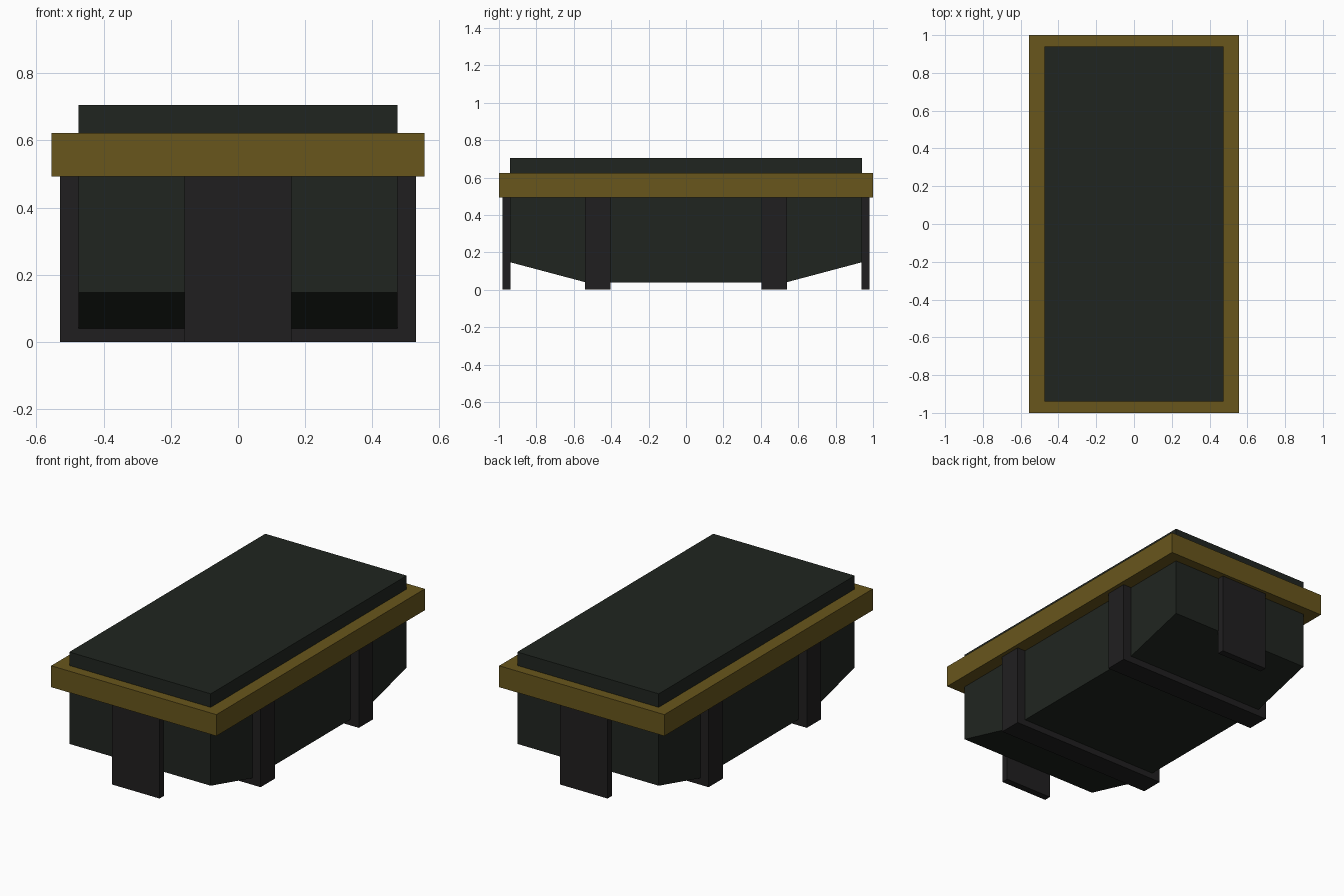
import bpy

if "Cube" in bpy.data.objects:
    bpy.data.objects.remove(bpy.data.objects["Cube"])


def material(name, rgb):
    m = bpy.data.materials.new(name)
    m.diffuse_color = (*rgb, 1)
    m.use_nodes = True
    m.node_tree.nodes["Principled BSDF"].inputs["Base Color"].default_value = m.diffuse_color
    return m


def mesh_object(name, verts, faces, mat):
    me = bpy.data.meshes.new(name)
    me.from_pydata(verts, [], faces)
    me.materials.append(mat)
    ob = bpy.data.objects.new(name, me)
    bpy.context.collection.objects.link(ob)
    return ob


def extrude_x(name, profile, half_width, mat):
    """Extrude a counter-clockwise (y, z) profile symmetrically along x."""
    n = len(profile)
    verts = [(x, y, z) for x in (-half_width, half_width) for y, z in profile]
    faces = [tuple(reversed(range(n))), tuple(range(n, 2 * n))]
    faces += [(i, (i + 1) % n, n + (i + 1) % n, n + i) for i in range(n)]
    return mesh_object(name, verts, faces, mat)


def box(name, half_width, y0, y1, z0, z1, mat):
    return extrude_x(name, [(y0, z0), (y1, z0), (y1, z1), (y0, z1)], half_width, mat)


green = material("dark_green", (0.0145, 0.0187, 0.0145))
gold = material("dull_gold", (0.138, 0.093, 0.0116))
black = material("black", (0.0145, 0.0137, 0.0142))

# Main body with underside sloping up at both ends
extrude_x("body", [(-0.94, 0.147), (-0.53, 0.038), (0.53, 0.038), (0.94, 0.147),
                   (0.94, 0.705), (-0.94, 0.705)], 0.475, green)

# Rim band around the body
box("rim", 0.555, -1.0, 1.0, 0.493, 0.623, gold)

# Cross straps wrapping sides and bottom, and end plates
for side, label in ((-1, "front"), (1, "back")):
    y0, y1 = sorted((side * 0.403, side * 0.54))
    box(label + "_cross_strap", 0.53, y0, y1, 0.0, 0.493, black)
    y0, y1 = sorted((side * 0.938, side * 0.98))
    box(label + "_end_plate", 0.159, y0, y1, 0.0, 0.493, black)
